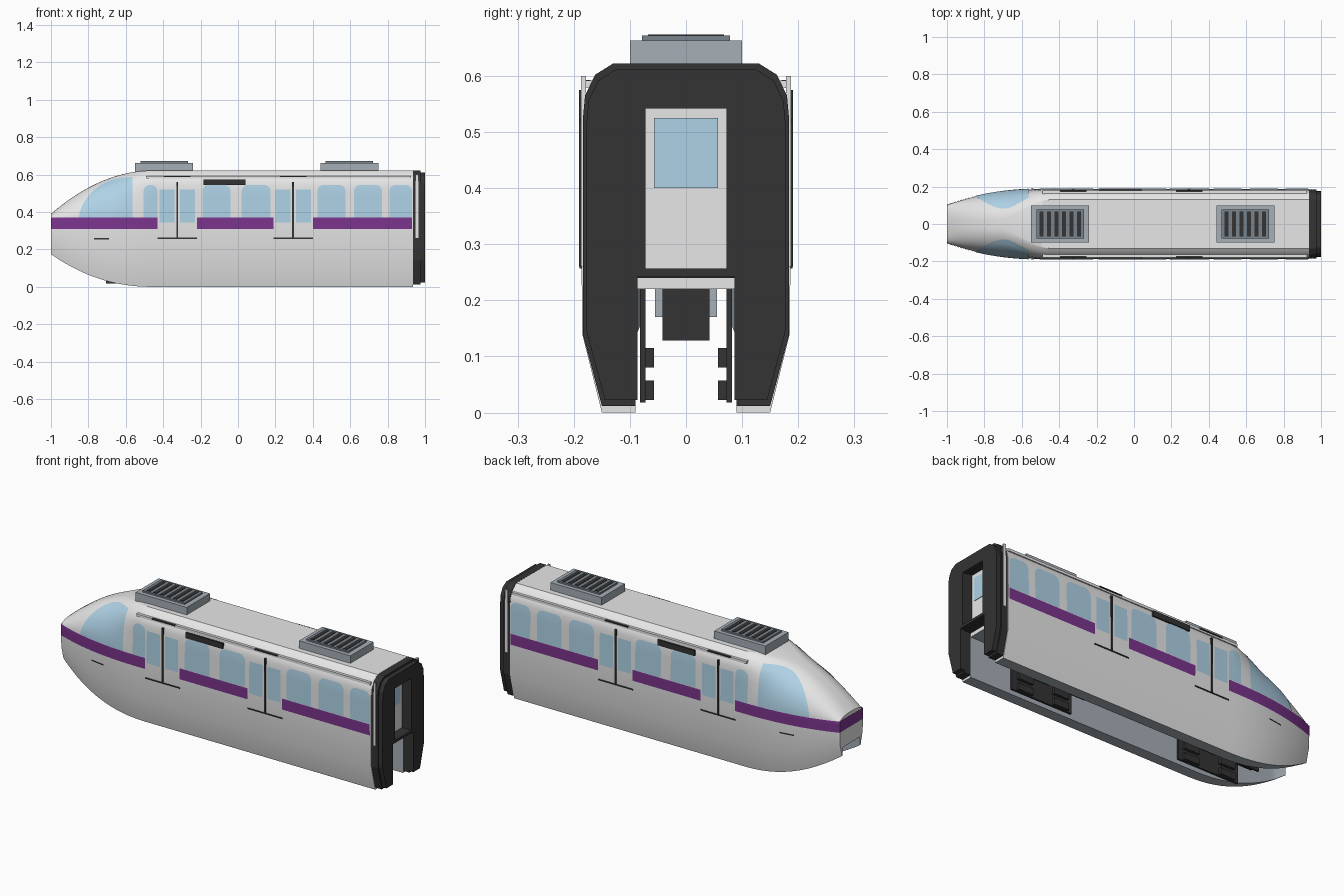
import bpy, bmesh, math

default_cube = bpy.data.objects.get("Cube")
if default_cube:
    bpy.data.objects.remove(default_cube, do_unlink=True)


def material(name, r, g, b):
    m = bpy.data.materials.new(name)
    m.use_nodes = True
    m.diffuse_color = (r, g, b, 1)
    bsdf = next(n for n in m.node_tree.nodes if n.type == 'BSDF_PRINCIPLED')
    bsdf.inputs["Base Color"].default_value = (r, g, b, 1)
    bsdf.inputs["Roughness"].default_value = 0.6
    return m


WHITE = material("body_white", .8, .8, .8)
GLASS = material("window_blue", .43, .65, .8)
PURPLE = material("stripe_purple", .2, .035, .27)
DARK = material("gangway_dark", .033, .033, .033)
GREY = material("equipment_grey", .38, .43, .47)
GRILLE = material("grille_grey", .19, .23, .26)


def finish(name, bm, mats, smooth=False):
    me = bpy.data.meshes.new(name)
    bm.to_mesh(me)
    bm.free()
    for m in mats:
        me.materials.append(m)
    ob = bpy.data.objects.new(name, me)
    bpy.context.collection.objects.link(ob)
    if smooth:
        bpy.ops.object.select_all(action='DESELECT')
        ob.select_set(True)
        bpy.context.view_layer.objects.active = ob
        bpy.ops.object.shade_smooth_by_angle(angle=math.radians(28))


def box(name, x0, x1, y0, y1, z0, z1, mat, mirror=False):
    bm = bmesh.new()
    for s in (1, -1) if mirror else (1,):
        for v in bmesh.ops.create_cube(bm, size=1)["verts"]:
            v.co.x = x0 + (v.co.x + .5) * (x1 - x0)
            v.co.y = s * (y0 + (v.co.y + .5) * (y1 - y0))
            v.co.z = z0 + (v.co.z + .5) * (z1 - z0)
    bmesh.ops.recalc_face_normals(bm, faces=bm.faces)
    finish(name, bm, [mat])


def interp(pts, t):
    for (a, fa), (b, fb) in zip(pts, pts[1:]):
        if t <= b:
            return fa + (fb - fa) * (t - a) / (b - a) if b > a else fb
    return pts[-1][1]


# Body cross-section: half outline from the slot ceiling round to the roof
NOSE, SHOULDER, BELT, ROOF, WIDE = -1.0, -.45, .36, .622, .187
UPPER = [(0, .187), (.65, .185), (.8, .178), (.916, .16), (1, .13)]


def section(x):
    s = max(0, (SHOULDER - x) / (SHOULDER - NOSE))
    top = ROOF - .232 * s ** 2.05
    low = .175 * s ** 2.2
    k = (WIDE - .087 * s ** 2.4) / WIDE
    e = min(1, s / .5)
    blend = .8 * e * e * (3 - 2 * e)
    foot = .15 * k
    slot = min(.09, foot * .92)
    pts = [(0, .22), (slot, .22), (slot, low), (foot, low),
           (.185 * k, low + .14 / BELT * (BELT - low))]
    for i in range(13):
        u = math.sin(math.pi / 2 * i / 12)
        y = (1 - blend) * interp(UPPER, u) + blend * WIDE * math.sqrt(max(0, 1 - u * u))
        pts.append((y * k, BELT + u * (top - BELT)))
    return pts + [(0, top)]


def half_width(x, z):
    return interp([(pz, py) for py, pz in section(x)[3:-1]], z)


def build_body():
    bm = bmesh.new()
    steps = 32
    xs = [NOSE + (SHOULDER - NOSE) * i / steps for i in range(steps + 1)] + [.2, .935]
    rings = []
    for x in xs:
        p = section(x)
        loop = p + [(-y, z) for y, z in p[-2:0:-1]]
        rings.append([bm.verts.new((x, y, z)) for y, z in loop])
    n = len(rings[0])
    for a, b in zip(rings, rings[1:]):
        for i in range(n):
            j = (i + 1) % n
            f = bm.faces.new((a[i], a[j], b[j], b[i]))
            f.material_index = 1 if i < 3 or i >= n - 3 else 0
    bm.faces.new(rings[0])
    bm.faces.new(rings[-1])
    bmesh.ops.recalc_face_normals(bm, faces=bm.faces)
    finish("car_body", bm, [WHITE, GREY], True)


build_body()


def side_patch(name, x0, x1, low, top, mat, nx=16, nz=6, lift=.003):
    """Thin skin following both flanks; top is a function of x."""
    bm = bmesh.new()
    for s in (1, -1):
        grid = []
        for i in range(nx + 1):
            x = x0 + (x1 - x0) * (1 - math.cos(math.pi * i / nx)) / 2
            zs = [low + (top(x) - low) * j / nz for j in range(nz + 1)]
            grid.append([bm.verts.new((x, s * (half_width(x, z) + lift), z)) for z in zs])
        for a, b in zip(grid, grid[1:]):
            for j in range(nz):
                q = (a[j], b[j], b[j + 1], a[j + 1])
                bm.faces.new(q if s < 0 else q[::-1])
    finish(name, bm, [mat], True)


def arch(x0, x1, top, r):
    def f(x):
        d = max(0, r - min(x - x0, x1 - x))
        return top - r + math.sqrt(max(0, r * r - d * d))
    return f


# Purple belt stripe, broken at the doors and wrapped over the nose
for x0, x1 in ((-1, -.43), (-.22, .19), (.4, .93)):
    side_patch("belt_stripe", x0, x1, .31, lambda x: .37, PURPLE, 30)
box("nose_stripe", -1.001, -.998, -.1, .1, .31, .37, PURPLE)

# Saloon windows
for x0, x1 in ((-.505, -.43), (-.19, -.04), (.02, .175), (.425, .575), (.62, .77), (.81, .93)):
    side_patch("saloon_window", x0, x1, .371, arch(x0, x1, .545, .035), GLASS)


# Large cab side window sweeping along the nose
def cab_top(x):
    t = min(1, max(0, (x + .85) / .285))
    return .372 + .215 * (1 - (1 - t) ** 2.3) ** .62


side_patch("cab_window", -.85, -.565, .371, cab_top, GLASS, 32, 14, .004)

# Sliding doors: panes, centre seam, sill and overhead track
for c in (-.325, .295):
    for a, b in ((-.095, -.015), (.015, .095)):
        side_patch("door_pane", c + a, c + b, .345, lambda x: .52, GLASS, 2, 2)
    box("door_seam", c - .005, c + .005, .18, .191, .26, .56, DARK, True)
    box("door_sill", c - .105, c + .105, .18, .19, .257, .263, DARK, True)
    box("door_track", c - .07, c + .07, .17, .183, .587, .593, DARK, True)
box("destination_sign", -.185, .04, .18, .191, .545, .575, DARK, True)
box("roof_gutter", -.49, .925, .155, .179, .578, .592, WHITE, True)
side_patch("marker_lamp", -.77, -.69, .254, lambda x: .262, DARK, 4, 1)

# Gangway frame: C-shaped half outline mirrored about the centre
FRAME = [(0, .622), (.13, .622), (.162, .602), (.18, .565), (.184, .52), (.184, .14),
         (.15, .012), (.09, .012), (.09, .24), (0, .24), (0, .255), (.075, .255),
         (.075, .55), (0, .55)]


def gangway(name, x0, x1, k):
    bm = bmesh.new()
    for s in (1, -1):
        vs = [bm.verts.new((x0, s * y * k, .31 + (z - .31) * k)) for y, z in FRAME]
        face = bm.faces.new(vs)
        for v in bmesh.ops.extrude_face_region(bm, geom=[face])["geom"]:
            if isinstance(v, bmesh.types.BMVert):
                v.co.x = x1
    bmesh.ops.recalc_face_normals(bm, faces=bm.faces)
    finish(name, bm, [DARK])


gangway("gangway_frame", .936, .975, 1)
gangway("gangway_bellows", .975, 1, .965)
box("gangway_strip", .95, .964, .178, .187, .26, .6, WHITE, True)

# End door seen through the gangway
box("end_door", .93, .94, -.074, .074, .255, .548, WHITE)
box("end_door_window", .94, .943, -.057, .057, .4, .525, GLASS)

# Roof air conditioners with slotted grilles
for c in (-.395, .595):
    box("cooling_unit", c - .155, c + .155, -.1, .1, .615, .663, GREY)
    box("cooling_grille", c - .127, c + .127, -.078, .078, .66, .672, GRILLE)
    for i in range(6):
        x = c + (i - 2.5) * .04
        box("grille_slot", x - .011, x + .011, -.068, .068, .67, .674, DARK)

# Bogies inside the beam slot
for c in (-.52, .51):
    box("bogie_side", c - .185, c + .185, .072, .082, .018, .235, DARK, True)
    box("bogie_core", c - .14, c + .14, -.042, .042, .128, .225, DARK)
    box("bogie_mount", c - .1, c + .1, -.055, .055, .17, .222, GREY)
    for z in (.022, .08):
        for dx in (-.11, .11):
            box("guide_wheel", c + dx - .045, c + dx + .045, .057, .074, z, z + .035, DARK, True)
